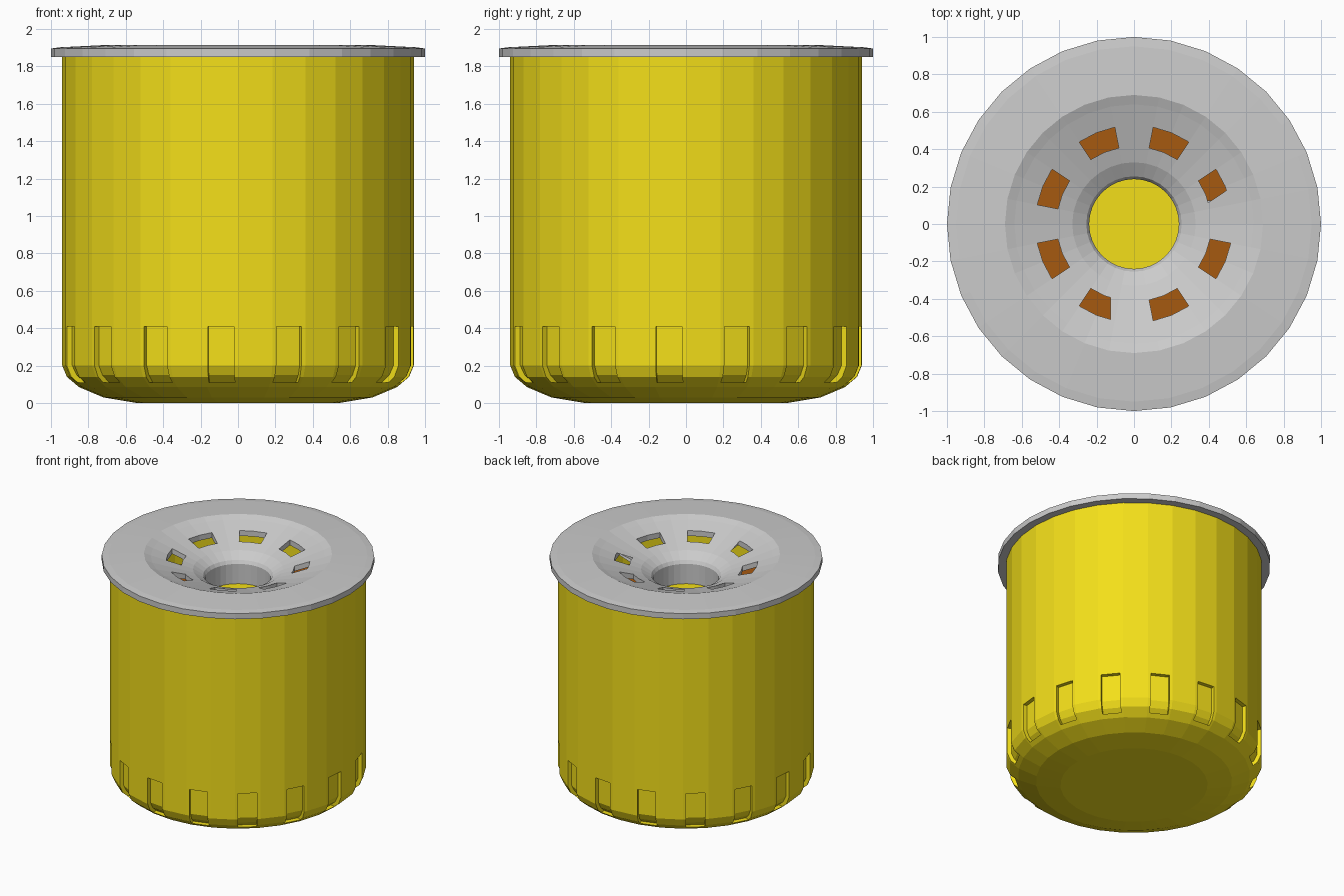
import bpy, bmesh
from math import cos, sin, pi, radians

if "Cube" in bpy.data.objects:
    bpy.data.objects.remove(bpy.data.objects["Cube"])

SIDES = 32


def material(name, rgb):
    m = bpy.data.materials.new(name)
    m.diffuse_color = (*rgb, 1)
    m.use_nodes = True
    m.node_tree.nodes["Principled BSDF"].inputs["Base Color"].default_value = m.diffuse_color
    return m


def to_object(name, bm, mat=None):
    bmesh.ops.recalc_face_normals(bm, faces=bm.faces[:])
    me = bpy.data.meshes.new(name)
    bm.to_mesh(me)
    bm.free()
    ob = bpy.data.objects.new(name, me)
    bpy.context.collection.objects.link(ob)
    if mat:
        me.materials.append(mat)
    return ob


def lathe(name, profile, mat=None, closed=False):
    """Revolve (radius, height) points around z; radius 0 makes a pole."""
    bm = bmesh.new()
    rings = []
    for r, z in profile:
        if r == 0:
            rings.append([bm.verts.new((0, 0, z))] * SIDES)
        else:
            rings.append([bm.verts.new((r * cos(2 * pi * i / SIDES), r * sin(2 * pi * i / SIDES), z))
                          for i in range(SIDES)])
    pairs = list(zip(rings, rings[1:]))
    if closed:
        pairs.append((rings[-1], rings[0]))
    for a, b in pairs:
        for i in range(SIDES):
            j = (i + 1) % SIDES
            bm.faces.new(list(dict.fromkeys((a[i], a[j], b[j], b[i]))))
    return to_object(name, bm, mat)


def loft(bm, sections):
    """Closed solid through equal-length cross-sections."""
    loops = [[bm.verts.new(p) for p in s] for s in sections]
    n = len(loops[0])
    for a, b in zip(loops, loops[1:]):
        for i in range(n):
            j = (i + 1) % n
            bm.faces.new((a[i], a[j], b[j], b[i]))
    bm.faces.new(loops[0])
    bm.faces.new(loops[-1])


def cut(ob, cutter):
    mod = ob.modifiers.new("cut", 'BOOLEAN')
    mod.operation = 'DIFFERENCE'
    mod.solver = 'EXACT'
    mod.object = cutter
    dg = bpy.context.evaluated_depsgraph_get()
    ob_mesh = bpy.data.meshes.new_from_object(ob.evaluated_get(dg))
    ob.modifiers.clear()
    ob.data = ob_mesh
    bpy.data.objects.remove(cutter)


yellow = material("yellow", (0.9, 0.74, 0.01))
orange = material("orange", (0.38, 0.1, 0.005))

# Hollow cup with rounded base
cup = lathe("cup", [(0, 0), (0.54, 0), (0.72, 0.03), (0.85, 0.085), (0.915, 0.14), (0.94, 0.2),
                    (0.94, 1.86), (0.86, 1.86), (0.86, 0.24), (0.76, 0.12), (0.6, 0.06), (0, 0.06)], yellow)

# Sixteen shallow recesses, one on every other facet
bm = bmesh.new()
recess = [(1.1, 0.11), (0.835, 0.11), (0.88, 0.15), (0.905, 0.2), (0.905, 0.41), (1.1, 0.41)]
for k in range(16):
    a = radians(-90 - 5.625 + 22.5 * k)
    loft(bm, [[(r * cos(a) - t * sin(a), r * sin(a) + t * cos(a), z) for r, z in recess]
              for t in (-0.07, 0.07)])
cut(cup, to_object("recess_cutter", bm))

# Dished lid with rim and central spout
lid = lathe("lid", [(1.0, 1.85), (1.0, 1.895), (0.95, 1.902), (0.69, 1.915), (0.64, 1.895),
                    (0.33, 1.79), (0.255, 1.745), (0.24, 1.72), (0.24, 1.56), (0.265, 1.56),
                    (0.265, 1.71), (0.33, 1.75), (0.64, 1.85)], closed=True)

# Eight curved slots through the dish
bm = bmesh.new()
for k in range(8):
    sections = []
    for step in (-11.25, 0, 11.25):
        a = radians(22.5 + 45 * k + step)
        sections.append([(r * cos(a), r * sin(a), z)
                         for r, z in ((0.415, 1.6), (0.527, 1.6), (0.527, 2.1), (0.415, 2.1))])
    loft(bm, sections)
cut(lid, to_object("slot_cutter", bm))

# Filling around a central column, seen through the openings
lathe("filling", [(0.27, 0.1), (0.27, 1.48), (0.858, 1.48), (0.858, 0.26), (0.7, 0.12)], orange, closed=True)
lathe("center_column", [(0, 0.06), (0.262, 0.06), (0.262, 1.558), (0, 1.558)], yellow)
